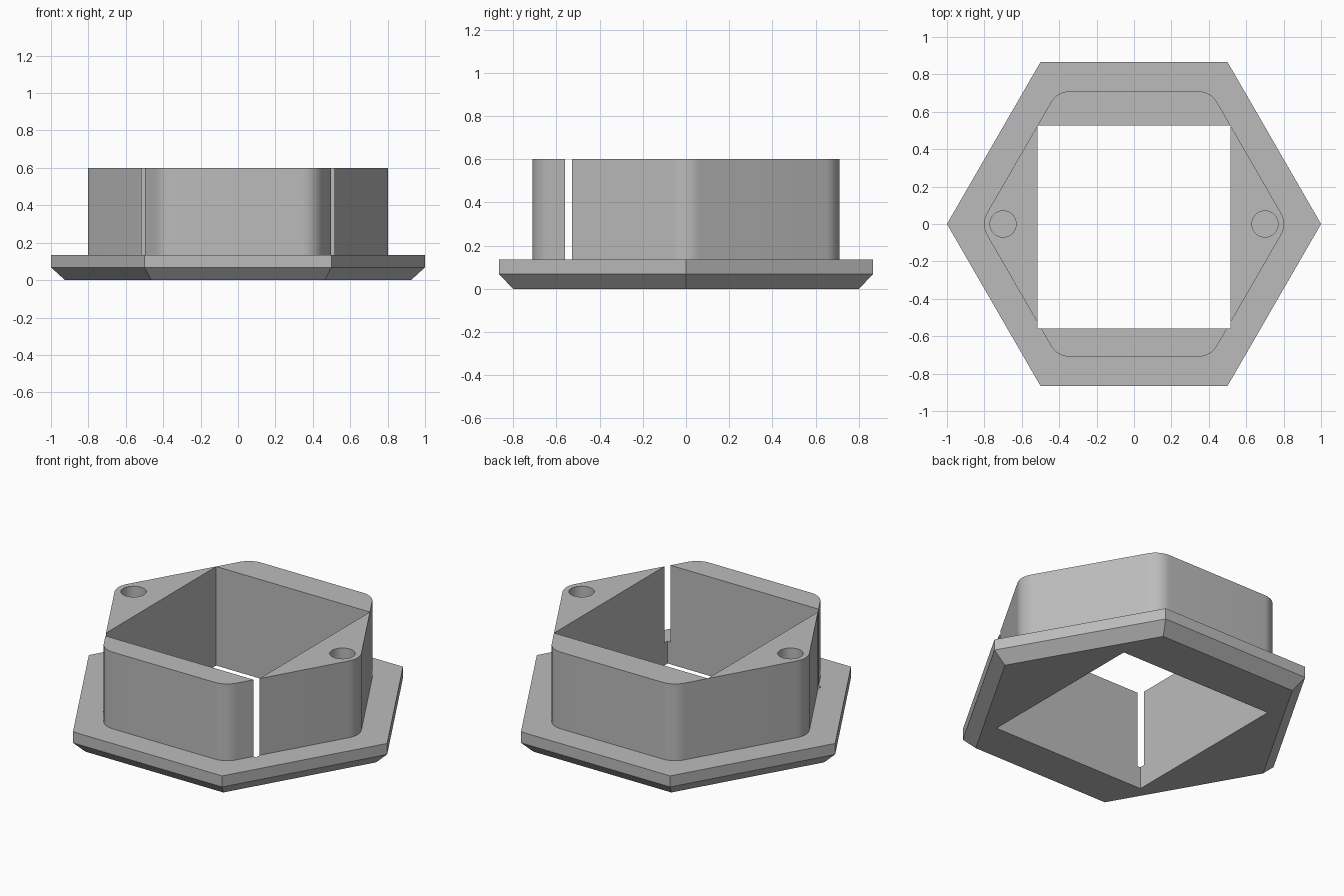
import bpy, bmesh, math
from mathutils import Vector

cube = bpy.data.objects.get("Cube")
if cube:
    bpy.data.objects.remove(cube, do_unlink=True)

grey = bpy.data.materials.new("plain grey")
grey.use_nodes = True
colour = (0.5, 0.5, 0.5, 1)
grey.diffuse_color = colour
grey.node_tree.nodes["Principled BSDF"].inputs["Base Color"].default_value = colour

FLANGE_TOP, BODY_TOP = 0.135, 0.6


def hexagon(radius):
    return [(radius * math.cos(i * math.pi / 3), radius * math.sin(i * math.pi / 3))
            for i in range(6)]


def rounded_hexagon(radius, fillet, steps=10):
    """Hexagon with each corner replaced by a sixth-turn arc."""
    centre = radius - fillet / math.cos(math.pi / 6)
    points = []
    for i in range(6):
        turn = i * math.pi / 3
        for s in range(steps + 1):
            a = turn + (s / steps - 0.5) * math.pi / 3
            points.append((centre * math.cos(turn) + fillet * math.cos(a),
                           centre * math.sin(turn) + fillet * math.sin(a)))
    return points


def loft(name, sections):
    """Closed solid through (height, outline) sections."""
    bm = bmesh.new()
    rings = [[bm.verts.new(Vector((x, y, z))) for x, y in outline] for z, outline in sections]
    n = len(rings[0])
    for low, high in zip(rings, rings[1:]):
        for i in range(n):
            j = (i + 1) % n
            bm.faces.new((low[i], low[j], high[j], high[i]))
    bm.faces.new(rings[0][::-1])
    bm.faces.new(rings[-1])
    mesh = bpy.data.meshes.new(name)
    bm.to_mesh(mesh)
    bm.free()
    obj = bpy.data.objects.new(name, mesh)
    bpy.context.collection.objects.link(obj)
    mesh.materials.append(grey)
    return obj


def activate(obj):
    bpy.ops.object.select_all(action='DESELECT')
    obj.select_set(True)
    bpy.context.view_layer.objects.active = obj


def cut(obj, cutter):
    activate(obj)
    mod = obj.modifiers.new("cut", 'BOOLEAN')
    mod.operation, mod.solver, mod.object = 'DIFFERENCE', 'EXACT', cutter
    bpy.ops.object.modifier_apply(modifier=mod.name)


# Hexagonal flange with a chamfered underside
flange = loft("flange", [(0, hexagon(0.925)), (0.068, hexagon(1)), (FLANGE_TOP, hexagon(1))])

# Raised rounded hexagonal collar
collar = loft("collar", [(z, rounded_hexagon(0.82, 0.12)) for z in (FLANGE_TOP, BODY_TOP)])

# Square opening, which breaks through the collar at its two front corners
left, right, front, back = -0.515, 0.515, -0.56, 0.527
square = [(left, front), (right, front), (right, back), (left, back)]
opening = loft("opening_cutter", [(-0.1, square), (0.7, square)])
cutters = [opening]
cut(flange, opening)
cut(collar, opening)

# Blind round holes in the two side blocks
for side in (-1, 1):
    circle = [(side * 0.7 + 0.07 * math.cos(a), 0.07 * math.sin(a))
              for a in (i * math.tau / 48 for i in range(48))]
    hole = loft("hole_cutter", [(0.35, circle), (0.7, circle)])
    cut(collar, hole)
    cutters.append(hole)

for cutter in cutters:
    bpy.data.objects.remove(cutter, do_unlink=True)

# Smooth rounded walls, crisp edges
for obj in (flange, collar):
    activate(obj)
    bpy.ops.object.shade_smooth_by_angle(angle=math.radians(30))
